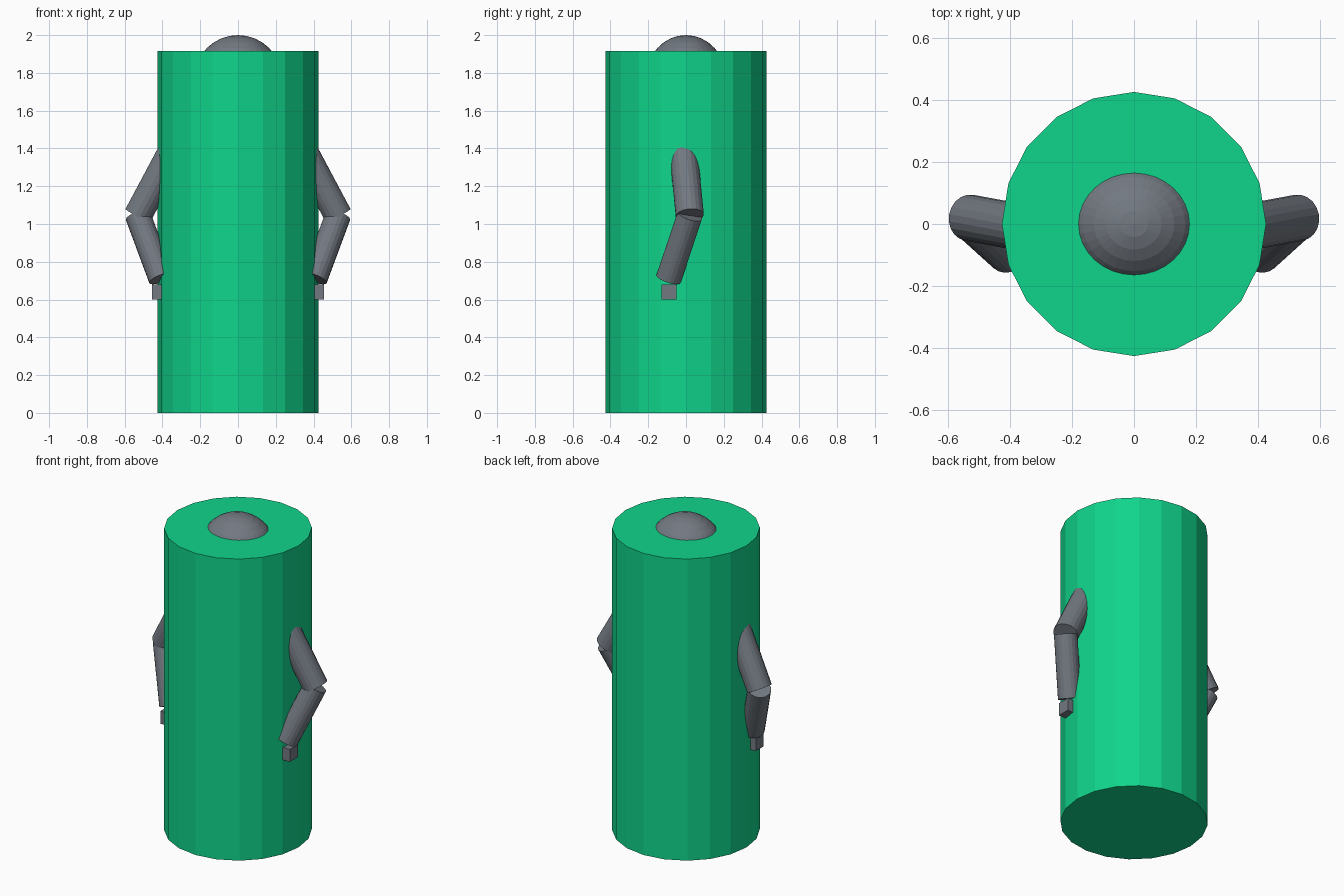
import bpy
from mathutils import Vector

if "Cube" in bpy.data.objects:
    bpy.data.objects.remove(bpy.data.objects["Cube"])


def material(name, color):
    mat = bpy.data.materials.new(name)
    mat.diffuse_color = (*color, 1)
    mat.use_nodes = True
    mat.node_tree.nodes["Principled BSDF"].inputs["Base Color"].default_value = mat.diffuse_color
    return mat


GREEN = material("green", (0.005, 0.66, 0.26))
GREY = material("grey", (0.17, 0.19, 0.22))


def finish(name, mat):
    obj = bpy.context.object
    obj.name = name
    obj.data.materials.append(mat)
    return obj


def limb(name, start, end, radius):
    """Straight cylinder between two points."""
    a, b = Vector(start), Vector(end)
    bpy.ops.mesh.primitive_cylinder_add(
        vertices=20, radius=radius, depth=(b - a).length, location=(a + b) / 2,
        rotation=(b - a).to_track_quat('Z', 'Y').to_euler())
    return finish(name, GREY)


# Body: tall twenty-sided cylinder
bpy.ops.mesh.primitive_cylinder_add(vertices=20, radius=0.425, depth=1.915,
                                    location=(0, 0, 0.9575))
finish("body", GREEN)

# Head: slightly flattened sphere sunk into the top
bpy.ops.mesh.primitive_uv_sphere_add(segments=32, ring_count=16, radius=1,
                                     location=(0, 0, 1.767))
head = finish("head", GREY)
head.scale = (0.233, 0.214, 0.233)

# Arms: upper arm, forearm and block hand on each side
for side, s in (("left", -1), ("right", 1)):
    shoulder = (s * 0.325, -0.018, 1.43)
    elbow = (s * 0.53, 0.02, 1.045)
    wrist = (s * 0.406, -0.092, 0.711)
    limb(side + "_upper_arm", shoulder, elbow, 0.075)
    limb(side + "_forearm", elbow, wrist, 0.068)
    bpy.ops.mesh.primitive_cube_add(size=0.08, location=(s * 0.415, -0.09, 0.64))
    finish(side + "_hand", GREY)
